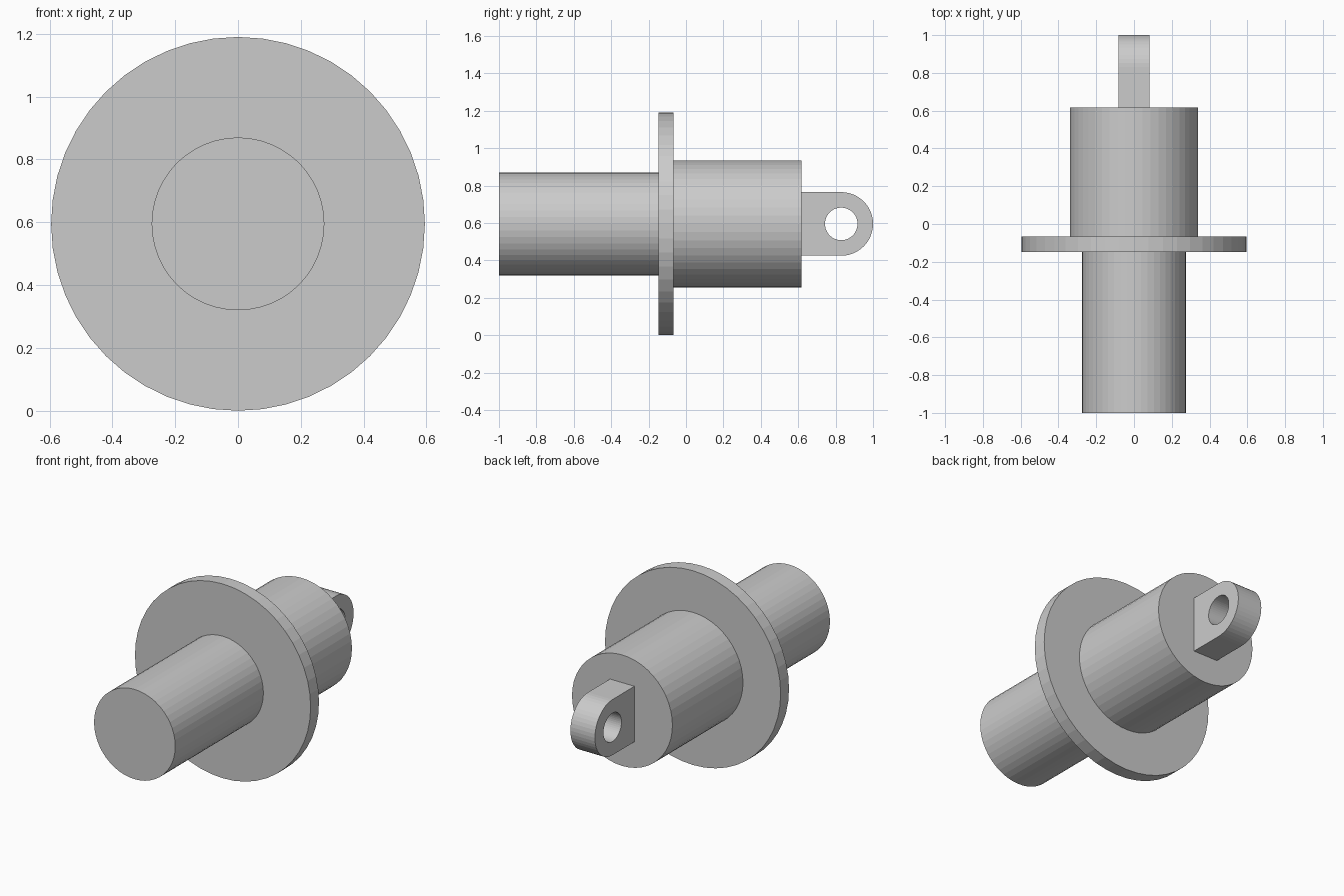
import bpy, bmesh
from math import sin, cos, pi

if "Cube" in bpy.data.objects:
    bpy.data.objects.remove(bpy.data.objects["Cube"])

SIDES = 48
AXIS_Z = 0.595           # height of the turning axis
HUB_END = 0.617

# Turned body: shaft, flange and hub as one stepped profile of (radius, y)
profile = [(0.275, -1.0), (0.275, -0.147), (0.595, -0.147),
           (0.595, -0.066), (0.34, -0.066), (0.34, HUB_END)]
bm = bmesh.new()
rings = [[bm.verts.new((r * sin(2 * pi * i / SIDES), y, AXIS_Z + r * cos(2 * pi * i / SIDES)))
          for i in range(SIDES)] for r, y in profile]
for a, b in zip(rings, rings[1:]):
    for i in range(SIDES):
        j = (i + 1) % SIDES
        bm.faces.new((a[i], a[j], b[j], b[i]))
bm.faces.new(rings[0])
bm.faces.new(rings[-1])
bmesh.ops.recalc_face_normals(bm, faces=bm.faces)
mesh = bpy.data.meshes.new("flanged_shaft")
bm.to_mesh(mesh)
bm.free()
bpy.context.collection.objects.link(bpy.data.objects.new("flanged_shaft", mesh))

# Lug: round-ended plate with a pin hole, drawn flat and extruded across x
EYE_Y, EYE_R, HOLE_R, HALF_WIDTH = 0.83, 0.17, 0.087, 0.083
n = SIDES // 2
outline = [(HUB_END, -EYE_R)]
outline += [(EYE_Y + EYE_R * cos(t), EYE_R * sin(t))
            for t in (-pi / 2 + pi * i / n for i in range(n + 1))]
outline.append((HUB_END, EYE_R))
hole = [(EYE_Y + HOLE_R * cos(2 * pi * i / SIDES), HOLE_R * sin(2 * pi * i / SIDES))
        for i in range(SIDES)]

curve = bpy.data.curves.new("lug", "CURVE")
curve.dimensions = "2D"
curve.fill_mode = "BOTH"
curve.extrude = HALF_WIDTH
for points in (outline, hole):
    spline = curve.splines.new("POLY")
    spline.points.add(len(points) - 1)
    for p, (u, v) in zip(spline.points, points):
        p.co = (u, v, 0, 1)
    spline.use_cyclic_u = True
    spline.use_smooth = False
lug = bpy.data.objects.new("lug", curve)
lug.location = (0, 0, AXIS_Z)
lug.rotation_euler = (pi / 2, 0, pi / 2)
bpy.context.collection.objects.link(lug)
bpy.context.view_layer.objects.active = lug
lug.select_set(True)
bpy.ops.object.convert(target="MESH")
